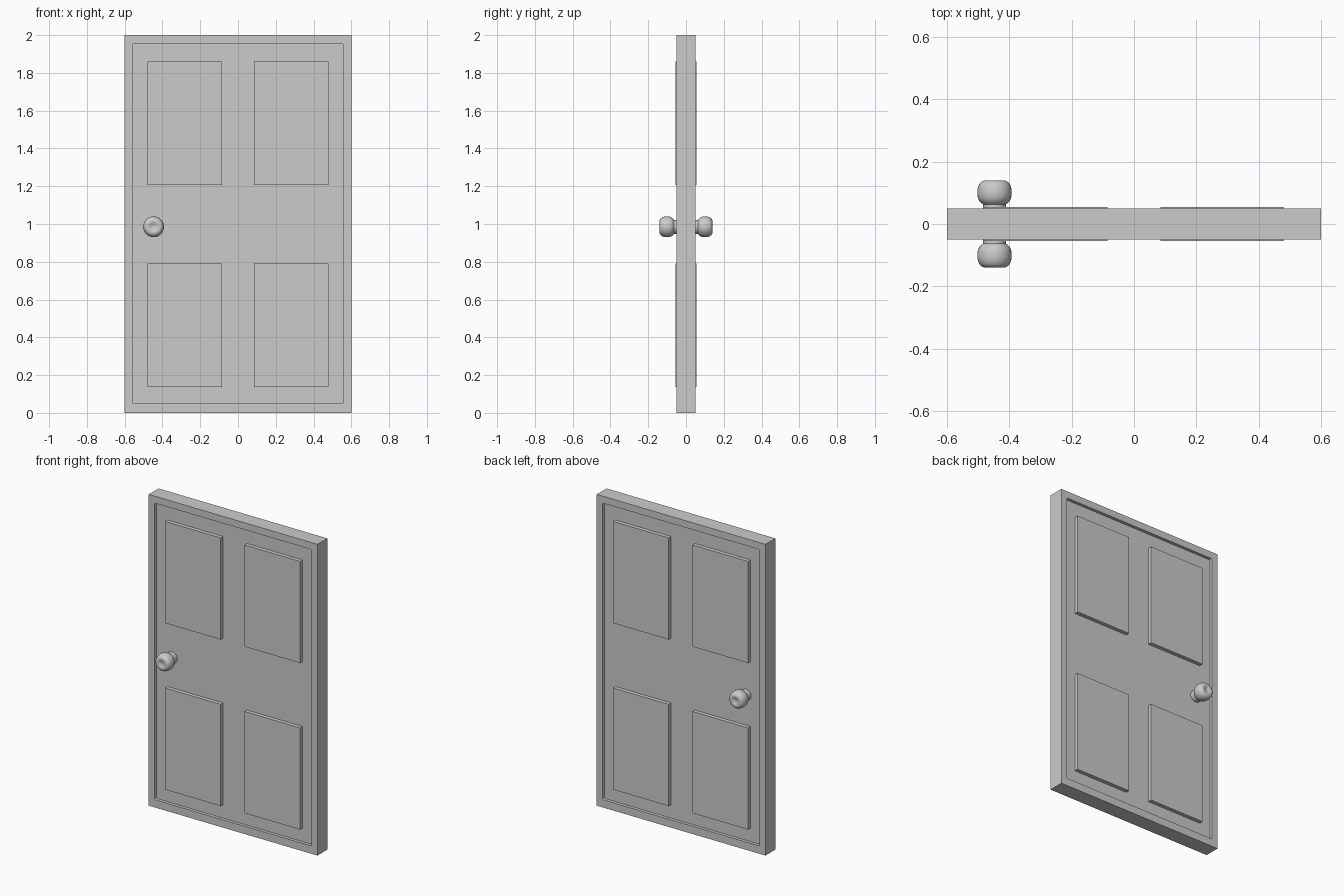
import bpy, bmesh, math
from mathutils import Matrix, Vector

if "Cube" in bpy.data.objects:
    bpy.data.objects.remove(bpy.data.objects["Cube"])

def link(name, bm):
    bmesh.ops.recalc_face_normals(bm, faces=bm.faces)
    me = bpy.data.meshes.new(name)
    bm.to_mesh(me)
    bm.free()
    ob = bpy.data.objects.new(name, me)
    bpy.context.collection.objects.link(ob)
    return ob

def box(name, lo, hi, corner=0.0):
    bm = bmesh.new()
    lo, hi = Vector(lo), Vector(hi)
    bmesh.ops.create_cube(bm, size=1, matrix=Matrix.Translation((lo + hi) / 2)
                          @ Matrix.Diagonal((*(hi - lo), 1)))
    if corner:
        edges = [e for e in bm.edges
                 if abs(e.verts[0].co.y - e.verts[1].co.y) > 1e-4]
        bmesh.ops.bevel(bm, geom=edges, offset=corner, segments=4,
                        profile=0.5, affect='EDGES')
    return link(name, bm)

def select(ob):
    bpy.ops.object.select_all(action='DESELECT')
    ob.select_set(True)
    bpy.context.view_layer.objects.active = ob

# Door slab with a raised rim: a shallow recess is cut into each face
door = box("door_slab", (-0.6, -0.05, 0), (0.6, 0.05, 2))
for s in (-1, 1):
    y0, y1 = sorted((s * 0.03, s * 0.1))
    cutter = box("recess_cutter", (-0.558, y0, 0.05), (0.558, y1, 1.955), 0.01)
    cutter.hide_render = True
    mod = door.modifiers.new("recess", 'BOOLEAN')
    mod.operation = 'DIFFERENCE'
    mod.solver = 'EXACT'
    mod.object = cutter
    select(door)
    bpy.ops.object.modifier_apply(modifier=mod.name)
    bpy.data.objects.remove(cutter)

# Raised panels, four on each face
for face, s in (("front", -1), ("back", 1)):
    y0, y1 = sorted((s * 0.029, s * 0.055))
    for side, sx in (("left", -1), ("right", 1)):
        x0, x1 = sorted((sx * 0.085, sx * 0.48))
        for level, z0, z1 in (("lower", 0.137, 0.79), ("upper", 1.207, 1.86)):
            box(f"{face}_{level}_{side}_panel", (x0, y0, z0), (x1, y1, z1))

# Turned door knobs: (radius, distance from door centre), dimpled at the end
PROFILE = [(0.037, 0.029), (0.037, 0.063), (0.043, 0.068), (0.049, 0.074),
           (0.053, 0.083), (0.055, 0.093), (0.055, 0.107), (0.053, 0.118),
           (0.049, 0.128), (0.043, 0.135), (0.035, 0.139), (0.027, 0.139),
           (0.019, 0.136), (0.010, 0.132), (0.0, 0.131)]
for face, s in (("front", -1), ("back", 1)):
    bm = bmesh.new()
    verts = [bm.verts.new((r, s * d, 0)) for r, d in PROFILE]
    edges = [bm.edges.new(p) for p in zip(verts, verts[1:])]
    bmesh.ops.spin(bm, geom=verts + edges, cent=(0, 0, 0), axis=(0, 1, 0),
                   angle=2 * math.pi, steps=32)
    bmesh.ops.remove_doubles(bm, verts=bm.verts, dist=1e-5)
    bmesh.ops.holes_fill(bm, edges=[e for e in bm.edges if e.is_boundary])
    knob = link(f"{face}_knob", bm)
    knob.location = (-0.447, 0, 0.985)
    select(knob)
    bpy.ops.object.shade_smooth_by_angle(angle=math.radians(40))
